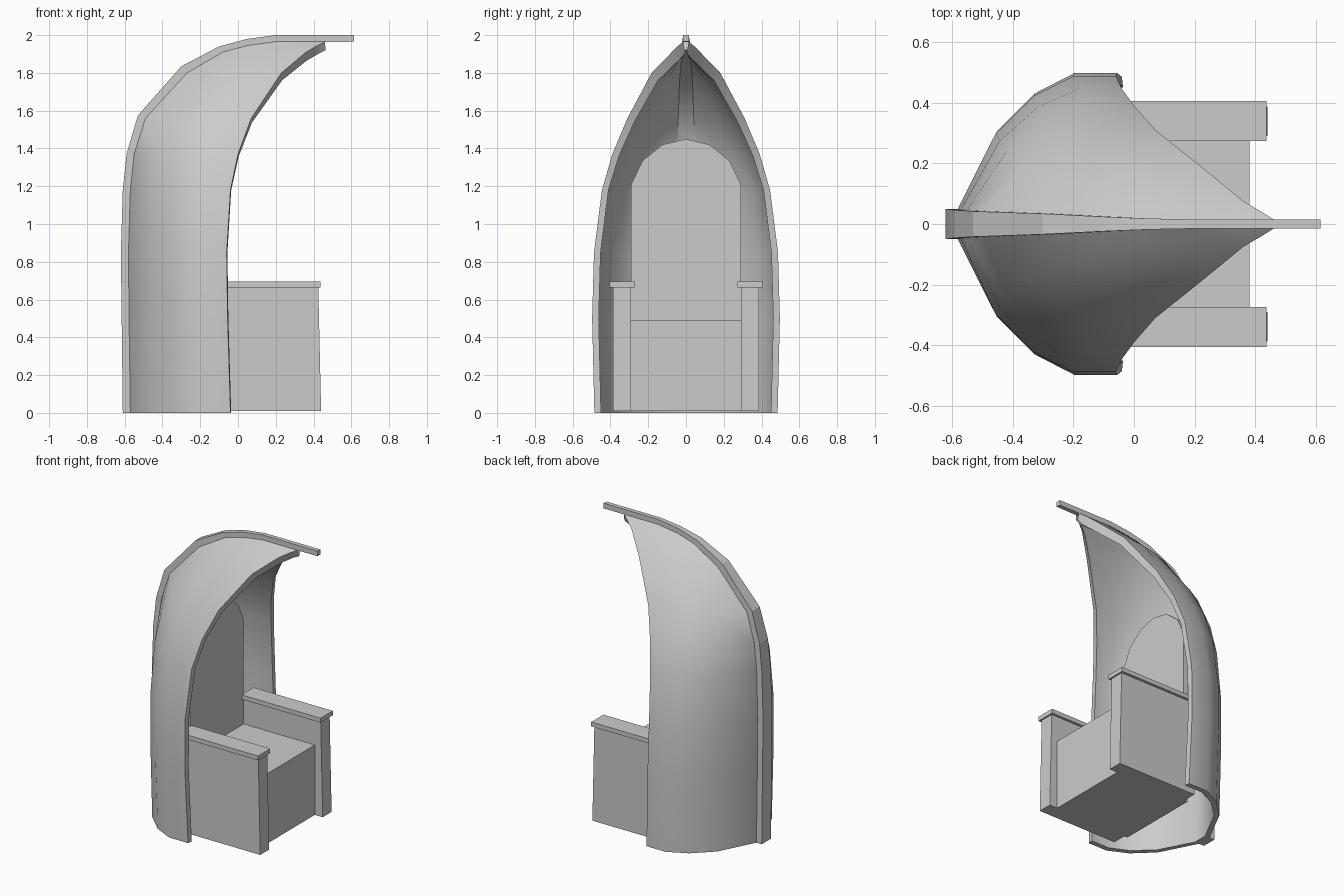
import bpy, bmesh, math

if "Cube" in bpy.data.objects:
    bpy.data.objects.remove(bpy.data.objects["Cube"])


def make_object(name, bm, smooth=None):
    bmesh.ops.recalc_face_normals(bm, faces=bm.faces)
    me = bpy.data.meshes.new(name)
    bm.to_mesh(me)
    bm.free()
    ob = bpy.data.objects.new(name, me)
    bpy.context.collection.objects.link(ob)
    if smooth:
        bpy.ops.object.select_all(action='DESELECT')
        ob.select_set(True)
        bpy.context.view_layer.objects.active = ob
        bpy.ops.object.shade_smooth_by_angle(angle=math.radians(smooth))
    return ob


def loft(name, loops, smooth=None):
    """Skin closed loops; both ends are capped by pairing opposite points."""
    bm = bmesh.new()
    rows = [[bm.verts.new(p) for p in loop] for loop in loops]
    n = len(rows[0])
    for a, b in zip(rows, rows[1:]):
        for j in range(n):
            k = (j + 1) % n
            bm.faces.new((a[j], a[k], b[k], b[j]))
    for r in (rows[0], rows[-1]):
        for j in range(n // 2 - 1):
            bm.faces.new((r[j], r[j + 1], r[n - 2 - j], r[n - 1 - j]))
    return make_object(name, bm, smooth)


def extrude_profile(name, pts, axis, lo, hi):
    """Extrude a 2D profile along x (points y,z) or y (points x,z)."""
    bm = bmesh.new()
    put = (lambda p, d: (d, p[0], p[1])) if axis == 'x' else (lambda p, d: (p[0], d, p[1]))
    a = [bm.verts.new(put(p, lo)) for p in pts]
    b = [bm.verts.new(put(p, hi)) for p in pts]
    bm.faces.new(a)
    bm.faces.new(b)
    for j in range(len(pts)):
        k = (j + 1) % len(pts)
        bm.faces.new((a[j], a[k], b[k], b[j]))
    return make_object(name, bm)


# canopy rows: height, back x, front x, half width, half width of flat back
ROWS = [
    (0.00, -0.570, -0.04, 0.485, 0.050),
    (0.50, -0.577, -0.055, 0.497, 0.050),
    (0.85, -0.580, -0.06, 0.487, 0.050),
    (1.18, -0.570, -0.04, 0.445, 0.048),
    (1.37, -0.550, 0.00, 0.390, 0.046),
    (1.56, -0.490, 0.07, 0.310, 0.042),
    (1.80, -0.270, 0.23, 0.182, 0.034),
    (1.91, -0.080, 0.36, 0.075, 0.024),
    (1.945, 0.050, 0.42, 0.040, 0.018),
    (1.965, 0.200, 0.46, 0.015, 0.015),
]
# normalised half plan of the canopy, from back to front
PLAN = [(0, 0), (0.24, 0.57), (0.48, 0.85), (0.73, 1), (1, 1)]


def section(z, xb, xf, w, flat):
    half = [(xb + u * (xf - xb), flat + v * (w - flat), z) for u, v in PLAN]
    return [(x, -y, h) for x, y, h in reversed(half)] + half


# canopy shell with thickness
loops = []
for z, xb, xf, w, flat in ROWS:
    drop = 0.045 * max(0, min(1, (z - 1.2) / 0.7))
    wi = max(w - 0.035, 0.006)
    inner = section(z - drop, xb + 0.033, xf + 0.004, wi, min(flat, wi))
    loops.append(section(z, xb, xf, w, flat) + inner[::-1])
loft("canopy_shell", loops, 35)

# ridge beam: outer x, z, inner x, z, half width
RIDGE = [
    (-0.61, 0.00, -0.565, 0.00, 0.050),
    (-0.62, 0.85, -0.575, 0.85, 0.050),
    (-0.61, 1.18, -0.565, 1.18, 0.048),
    (-0.59, 1.37, -0.545, 1.365, 0.046),
    (-0.53, 1.575, -0.485, 1.555, 0.042),
    (-0.30, 1.835, -0.267, 1.795, 0.034),
    (-0.10, 1.94, -0.078, 1.905, 0.024),
    (0.05, 1.98, 0.052, 1.94, 0.018),
    (0.20, 2.00, 0.20, 1.963, 0.015),
    (0.615, 2.00, 0.615, 1.965, 0.015),
]
loft("ridge_beam", [[(xo, -w, zo), (xo, w, zo), (xi, w, zi), (xi, -w, zi)]
                    for xo, zo, xi, zi, w in RIDGE])

# seat block
extrude_profile("seat", [(-0.165, 0.01), (0.38, 0.01), (0.38, 0.49), (-0.165, 0.49)],
                'y', -0.295, 0.295)

# round-topped backrest
arch = [(0.29, 0.01), (0.29, 1.21), (0.23, 1.335), (0.125, 1.42), (0, 1.45)]
extrude_profile("backrest", arch + [(-y, z) for y, z in arch[-2::-1]], 'x', -0.19, -0.16)

# arm panels and arm caps
for side, s in (("left", -1), ("right", 1)):
    extrude_profile("arm_panel_" + side,
                    [(-0.165, 0.01), (0.44, 0.01), (0.425, 0.665), (-0.165, 0.665)],
                    'y', s * 0.29, s * 0.387)
    extrude_profile("arm_cap_" + side,
                    [(-0.165, 0.665), (0.436, 0.665), (0.436, 0.695), (-0.165, 0.695)],
                    'y', s * 0.273, s * 0.405)
